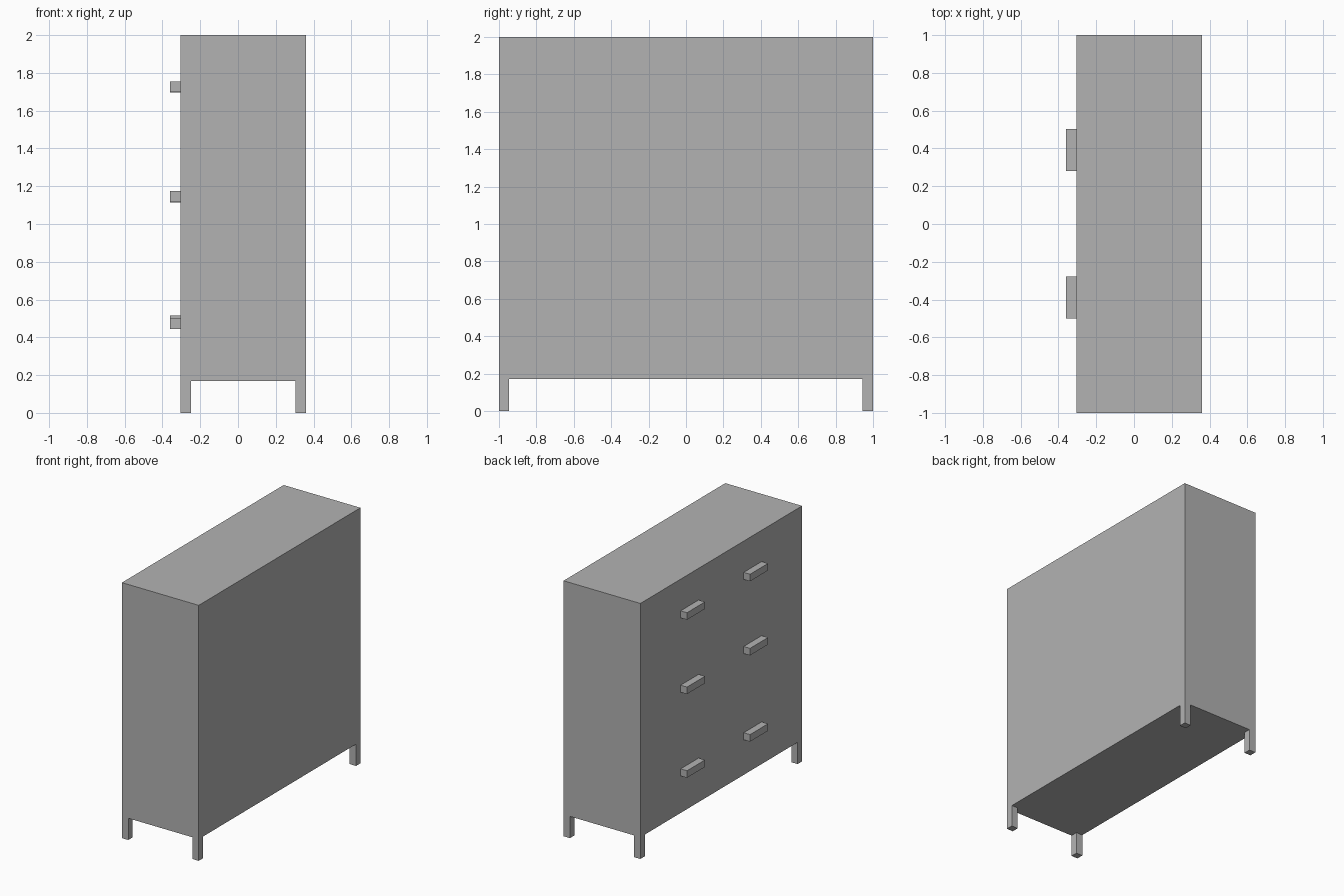
import bpy

old = bpy.data.objects.get("Cube")
if old:
    bpy.data.objects.remove(old, do_unlink=True)

grey = bpy.data.materials.new("plain grey")
grey.use_nodes = True
colour = (0.448, 0.448, 0.448, 1)
grey.diffuse_color = colour
grey.node_tree.nodes["Principled BSDF"].inputs["Base Color"].default_value = colour


def box(name, low, high):
    """Flat-shaded box between two opposite corners."""
    centre = [(a + b) / 2 for a, b in zip(low, high)]
    bpy.ops.mesh.primitive_cube_add(size=1, location=centre)
    part = bpy.context.object
    part.name = name
    part.scale = [b - a for a, b in zip(low, high)]
    bpy.ops.object.transform_apply(location=False, rotation=False, scale=True)
    part.data.materials.append(grey)
    return part


X0, X1 = -0.305, 0.36       # drawer face and plain face
LEG, LEG_H = 0.055, 0.17    # leg thickness and height

# Cabinet body
box("cabinet_body", (X0, -1, LEG_H), (X1, 1, 2))

# Four legs, flush with the corners
for x_name, x in (("drawer_side", X0), ("plain_side", X1 - LEG)):
    for y_name, y in (("front", -1), ("back", 1 - LEG)):
        box(f"leg_{y_name}_{x_name}", (x, y, 0), (x + LEG, y + LEG, LEG_H))

# Drawer handles: three rows, two columns with slightly uneven heights
rows = (("bottom", 0.445, 0.46), ("middle", 1.12, 1.115), ("top", 1.70, 1.697))
for row, z_front, z_back in rows:
    for column, y, z in (("front", -0.5, z_front), ("back", 0.28, z_back)):
        box(f"handle_{row}_{column}", (-0.36, y, z), (X0, y + 0.222, z + LEG))
